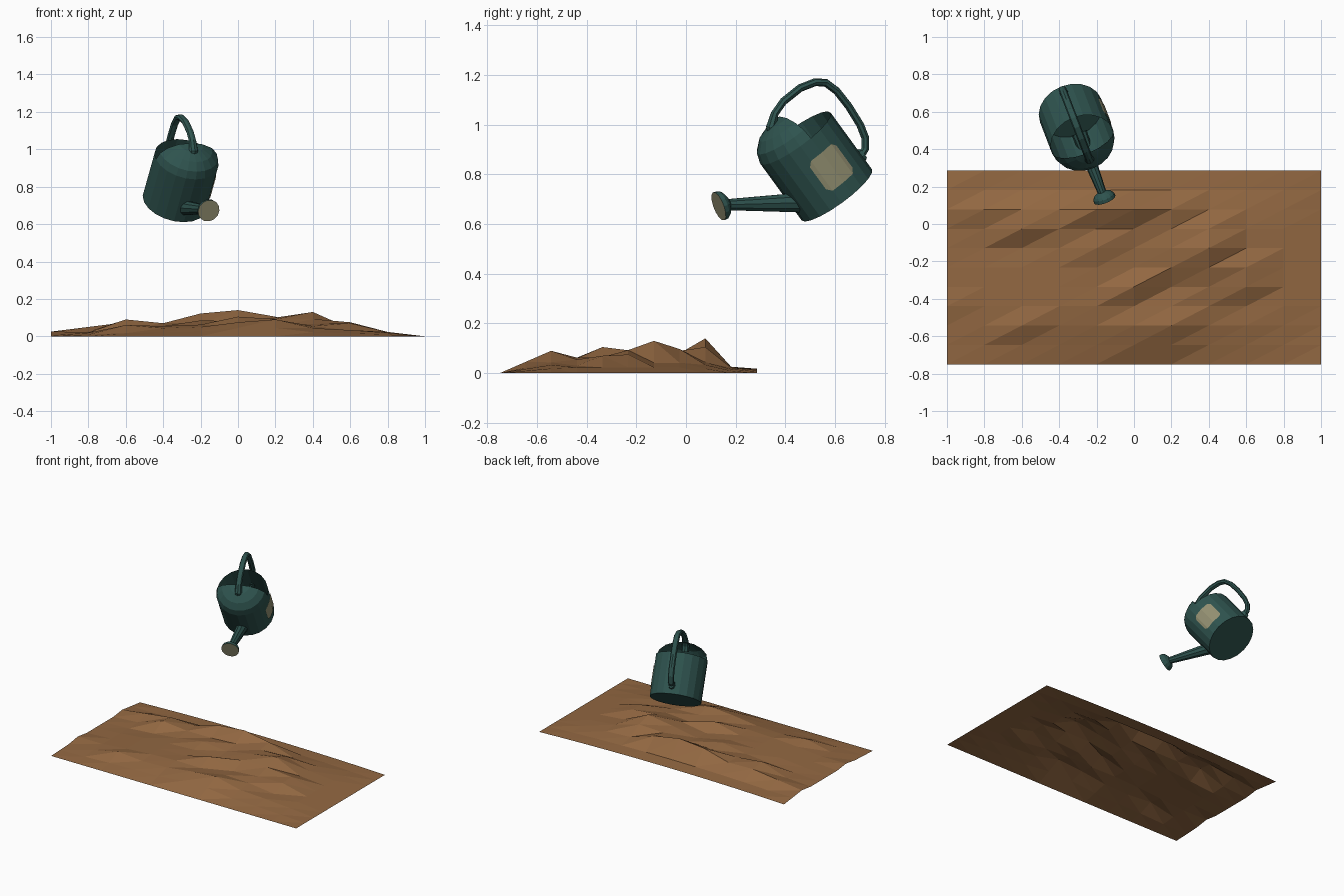
import bpy, bmesh, math
from mathutils import Vector, Matrix

if "Cube" in bpy.data.objects:
    bpy.data.objects.remove(bpy.data.objects["Cube"])


def material(name, rgb):
    m = bpy.data.materials.new(name)
    m.diffuse_color = (*rgb, 1)
    m.use_nodes = True
    m.node_tree.nodes["Principled BSDF"].inputs["Base Color"].default_value = m.diffuse_color
    return m


GREEN = material("dark green", (0.028, 0.088, 0.078))
BEIGE = material("pale beige", (0.30, 0.285, 0.17))
SOIL = material("brown soil", (0.29, 0.138, 0.054))

# Pose of the tilted, pouring can (modelled upright with its front facing -y)
POSE = (Matrix.Translation((-0.339, 0.607, 0.718))
        @ Matrix.Rotation(math.radians(21), 4, 'Z')
        @ Matrix.Rotation(math.radians(38), 4, 'X'))


def finish(name, bm, mats, matrix=None):
    bmesh.ops.recalc_face_normals(bm, faces=bm.faces)
    me = bpy.data.meshes.new(name)
    bm.to_mesh(me)
    bm.free()
    for m in mats:
        me.materials.append(m)
    ob = bpy.data.objects.new(name, me)
    bpy.context.collection.objects.link(ob)
    if matrix:
        ob.matrix_world = matrix
    return ob


def loft(name, path, sides, caps=(True, True), mats=(GREEN,), end_mat=0):
    """Tube through (y, z, half_width, half_thickness) stations in the x = 0 plane."""
    bm = bmesh.new()
    pts = [Vector((0, p[0], p[1])) for p in path]
    side = Vector((1, 0, 0))
    rings = []
    for k, p in enumerate(path):
        t = (pts[min(k + 1, len(pts) - 1)] - pts[max(k - 1, 0)]).normalized()
        n = t.cross(side)
        ring = []
        for i in range(sides):
            a = math.tau * i / sides
            ring.append(bm.verts.new(pts[k] + side * p[2] * math.cos(a) + n * p[3] * math.sin(a)))
        rings.append(ring)
    for r0, r1 in zip(rings, rings[1:]):
        for i in range(sides):
            j = (i + 1) % sides
            bm.faces.new((r0[i], r0[j], r1[j], r1[i]))
    if caps[0]:
        bm.faces.new(rings[0][::-1])
    if caps[1]:
        bm.faces.new(rings[-1]).material_index = end_mat
    return finish(name, bm, mats, POSE)


R, H, SIDES = 0.175, 0.29, 20

# Can body, open at the top
loft("can_body", [(0, 0, R, R), (0, H, R, R)], SIDES, caps=(True, False))

# Half dome covering the front of the opening
bm = bmesh.new()
rows = []
for k in range(5):
    e = math.radians(90 * k / 4)
    if k == 4:
        rows.append([bm.verts.new((0, 0, H + 0.11))] * (SIDES // 2 + 1))
        continue
    rows.append([bm.verts.new((R * math.cos(e) * math.cos(a), R * math.cos(e) * math.sin(a),
                               H + 0.11 * math.sin(e)))
                 for a in (math.pi + math.tau * i / SIDES for i in range(SIDES // 2 + 1))])
for k, (r0, r1) in enumerate(zip(rows, rows[1:])):
    for i in range(SIDES // 2):
        quad = (r0[i], r0[i + 1], r1[i + 1], r1[i])
        bm.faces.new(quad[:3] if k == 3 else quad)
finish("can_dome", bm, [GREEN], POSE)

# Spout and sprinkler rose
loft("spout", [(-0.12, 0.055, 0.043, 0.043), (-0.40, 0.262, 0.023, 0.023)], 10)
rose = [(0.045, 0.024), (0.03, 0.05), (0.018, 0.059), (0.0, 0.061)]
loft("rose", [(-0.43 + 0.95 * d, 0.277 - 0.31 * d, r, r) for d, r in rose], 14,
     mats=(GREEN, BEIGE), end_mat=1)

# Arched handle from the dome to the lower back
arch = [(-0.07, 0.35), (-0.055, 0.39), (-0.01, 0.422), (0.05, 0.438), (0.14, 0.436),
        (0.205, 0.415), (0.24, 0.385), (0.257, 0.33), (0.26, 0.25), (0.253, 0.16),
        (0.238, 0.105), (0.21, 0.07), (0.165, 0.055)]
loft("handle", [(y, z, 0.025 if k < 2 else 0.021, 0.021 if k < 2 else 0.016)
                for k, (y, z) in enumerate(arch)], 8)
# Mounting plate at the lower end of the handle
loft("handle_mount", [(0.168, 0.06, 0.024, 0.032), (0.19, 0.06, 0.02, 0.026)], 8)

# Label plate wrapped on the right side, corners clipped
bm = bmesh.new()
cols = []
for deg, half in ((-24, 0.056), (-18, 0.076), (0, 0.076), (18, 0.076), (24, 0.056)):
    a = math.radians(deg)
    r = R + 0.004
    if abs(deg) > 18:
        r *= math.cos(math.radians(9)) / math.cos(math.radians(3))
    cols.append([bm.verts.new((r * math.cos(a), r * math.sin(a), 0.14 + s * half)) for s in (-1, 1)])
for c0, c1 in zip(cols, cols[1:]):
    bm.faces.new((c0[0], c1[0], c1[1], c0[1]))
finish("label", bm, [BEIGE], POSE)

# Soil patch: a low mound on a 10 x 10 grid with individual lumps and hollows
N = 10
LUMPS = {  # (column, row): height
    (5, 8): 0.14, (4, 8): 0.122, (6, 8): 0.105, (3, 8): 0.07, (2, 8): 0.075, (1, 8): 0.05,
    (2, 7): 0.09, (3, 7): 0.07, (1, 7): 0.025, (4, 7): 0.07, (5, 7): 0.08, (6, 7): 0.09,
    (7, 7): 0.097, (1, 6): 0.02, (2, 6): 0.035, (4, 6): 0.085, (7, 6): 0.13, (6, 6): 0.10,
    (5, 5): 0.06, (6, 5): 0.092, (7, 5): 0.093, (8, 5): 0.075, (6, 4): 0.05, (7, 4): 0.065,
    (5, 4): 0.105, (8, 4): 0.07, (4, 4): 0.06, (8, 3): 0.03, (5, 3): 0.06, (2, 2): 0.06,
    (6, 2): 0.09, (5, 2): 0.075, (6, 1): 0.045, (5, 1): 0.045, (0, 3): 0.025, (0, 8): 0.025,
}
bm = bmesh.new()
grid = []
for j in range(N + 1):
    for i in range(N + 1):
        x, v = -1 + 2 * i / N, j / N
        z = 0.065 * (1 - x * x) * min(1, v * 4) * min(1, (1 - v) * 4)
        if i == 0:
            z = 0.012 * min(1, v * 4)
        if j == N:
            z = 0.018 * (1 - x * x)
        grid.append(bm.verts.new((x, -0.75 + 1.035 * v, LUMPS.get((i, j), z))))
for j in range(N):
    for i in range(N):
        a = j * (N + 1) + i
        b, c, d = a + 1, a + N + 2, a + N + 1
        bm.faces.new((grid[a], grid[b], grid[c]))
        bm.faces.new((grid[a], grid[c], grid[d]))
finish("soil_patch", bm, [SOIL])
